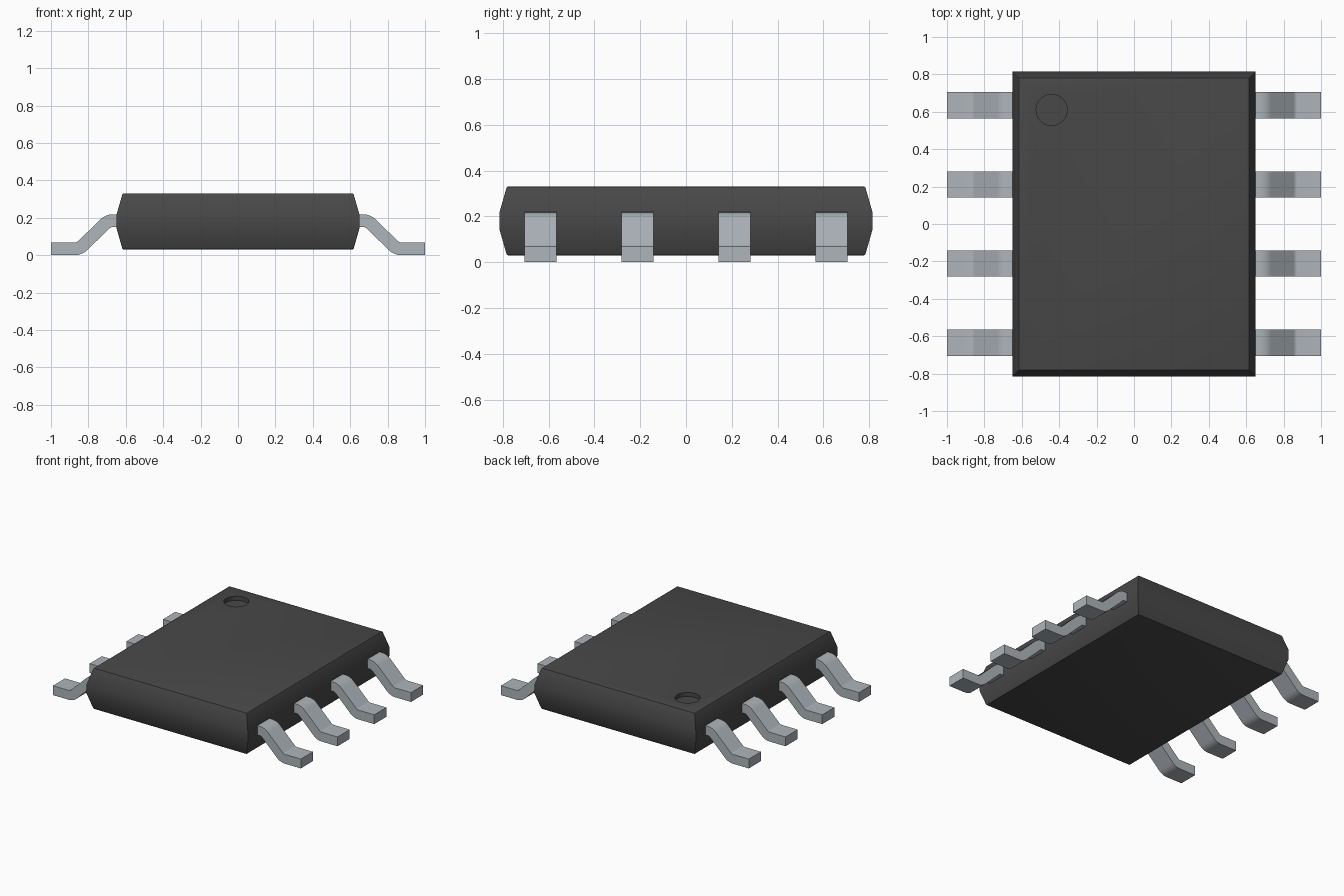
import bpy, bmesh, math
from mathutils import Vector

if "Cube" in bpy.data.objects:
    bpy.data.objects.remove(bpy.data.objects["Cube"], do_unlink=True)


def material(name, rgb):
    mat = bpy.data.materials.new(name)
    mat.use_nodes = True
    mat.diffuse_color = (*rgb, 1)
    mat.node_tree.nodes["Principled BSDF"].inputs["Base Color"].default_value = (*rgb, 1)
    return mat


def finish(bm, name, mat):
    bmesh.ops.recalc_face_normals(bm, faces=bm.faces)
    mesh = bpy.data.meshes.new(name)
    bm.to_mesh(mesh)
    bm.free()
    obj = bpy.data.objects.new(name, mesh)
    bpy.context.collection.objects.link(obj)
    mesh.materials.append(mat)
    return obj


def select_only(obj):
    bpy.ops.object.select_all(action='DESELECT')
    obj.select_set(True)
    bpy.context.view_layer.objects.active = obj


def smooth(obj):
    select_only(obj)
    bpy.ops.object.shade_smooth_by_angle(angle=math.radians(30))


plastic = material("dark plastic", (0.065, 0.065, 0.065))
metal = material("silver metal", (0.42, 0.46, 0.49))

# Body: stacked rectangles, drafted above and below a straight middle band
HALF_X, HALF_Y, BOTTOM, TOP = 0.65, 0.815, 0.03, 0.33
bm = bmesh.new()
rings = []
for z, inset in ((BOTTOM, 0.033), (0.145, 0), (0.215, 0), (TOP, 0.033)):
    x, y = HALF_X - inset, HALF_Y - inset
    rings.append([bm.verts.new((sx * x, sy * y, z))
                  for sx, sy in ((-1, -1), (1, -1), (1, 1), (-1, 1))])
for low, high in zip(rings, rings[1:]):
    for i in range(4):
        j = (i + 1) % 4
        bm.faces.new((low[i], low[j], high[j], high[i]))
caps = [bm.faces.new(rings[0]), bm.faces.new(rings[-1])]
bmesh.ops.bevel(bm, geom=[e for f in caps for e in f.edges], offset=0.006,
                segments=2, profile=0.5, affect='EDGES')
body = finish(bm, "body", plastic)

# Round pin marker recess
bm = bmesh.new()
bmesh.ops.create_cone(bm, cap_ends=True, segments=48, radius1=0.083,
                      radius2=0.083, depth=0.06)
bmesh.ops.translate(bm, verts=bm.verts, vec=(-0.44, 0.61, TOP))
cutter = finish(bm, "marker_cutter", plastic)
cutter.hide_render = True
mod = body.modifiers.new("marker_recess", 'BOOLEAN')
mod.operation, mod.solver, mod.object = 'DIFFERENCE', 'EXACT', cutter
select_only(body)
bpy.ops.object.modifier_apply(modifier=mod.name)
bpy.data.objects.remove(cutter, do_unlink=True)
smooth(body)


# Pins: a centre line bent at two rounded corners, thickened and extruded
def rounded_path(points, radius, steps=4):
    path = [points[0]]
    for a, b, c in zip(points, points[1:], points[2:]):
        start = b + (a - b).normalized() * radius
        end = b + (c - b).normalized() * radius
        for i in range(steps + 1):
            t = i / steps
            path.append(start * (1 - t) ** 2 + b * 2 * t * (1 - t) + end * t * t)
    return path + [points[-1]]


def pin(name, side, y, width=0.14, thick=0.068):
    path = rounded_path([Vector(p) for p in
                         ((0.62, 0.184), (0.694, 0.184), (0.848, 0.034), (1, 0.034))], 0.025)
    bm = bmesh.new()
    rings = []
    for i, p in enumerate(path):
        before = (p - path[i - 1]).normalized() if i else Vector((1, 0))
        after = (path[i + 1] - p).normalized() if i + 1 < len(path) else Vector((1, 0))
        tangent = (before + after).normalized()
        normal = Vector((-tangent.y, tangent.x)) * thick / 2 / tangent.dot(after)
        corners = ((p + normal, -1), (p + normal, 1), (p - normal, 1), (p - normal, -1))
        rings.append([bm.verts.new((side * q.x, y + s * width / 2, q.y)) for q, s in corners])
    for r, n in zip(rings, rings[1:]):
        for i in range(4):
            j = (i + 1) % 4
            bm.faces.new((r[i], r[j], n[j], n[i]))
    bm.faces.new(rings[0])
    bm.faces.new(rings[-1])
    smooth(finish(bm, name, metal))


for label, side in (("left", 1), ("right", -1)):
    for i in range(4):
        pin(f"{label}_pin_{i + 1}", side, (i - 1.5) * 0.423)
